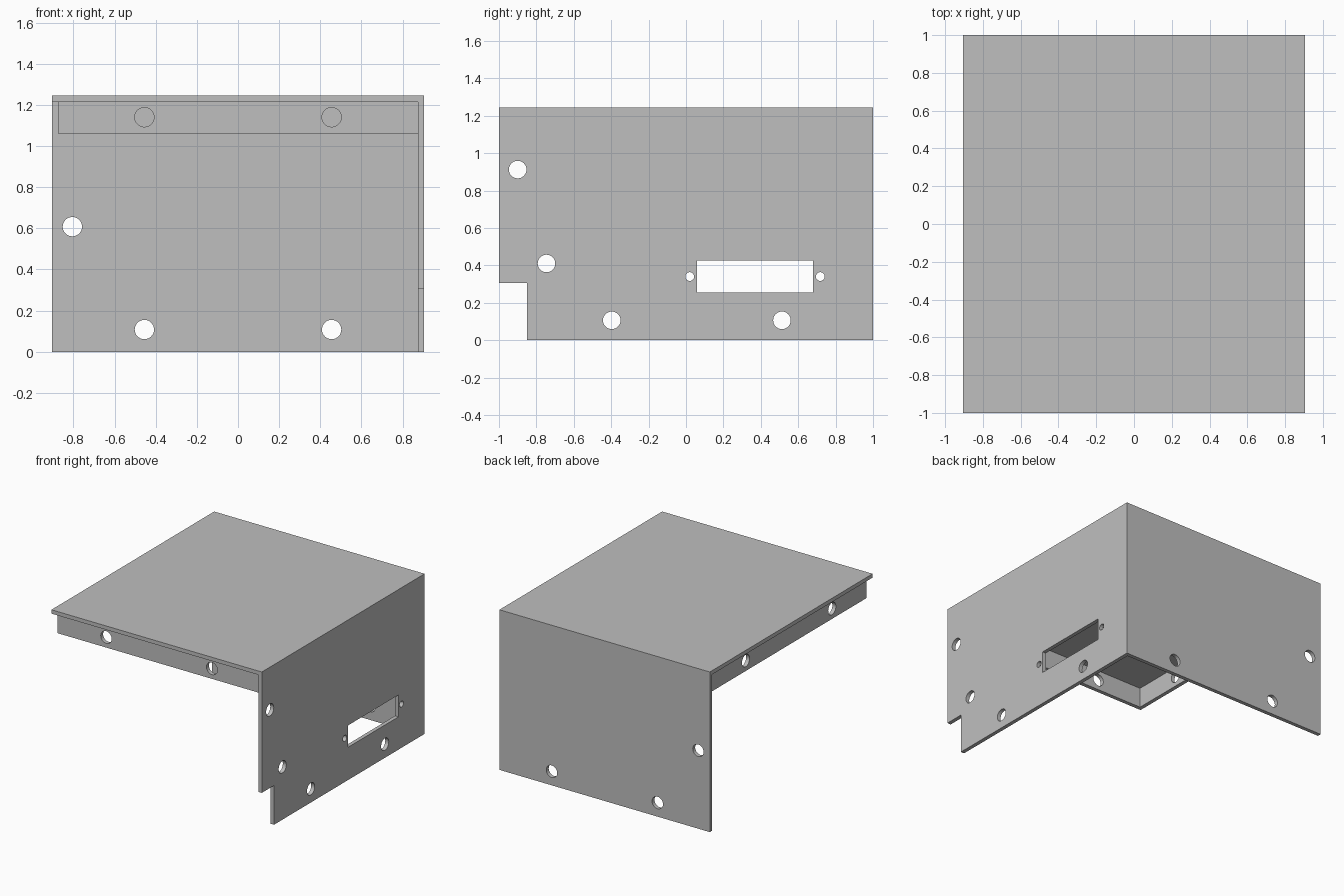
import bpy
import bmesh
from math import cos, sin, tau
from mathutils import Matrix, Vector

if "Cube" in bpy.data.objects:
    bpy.data.objects.remove(bpy.data.objects["Cube"], do_unlink=True)

W, D, H = 0.905, 1.0, 1.245   # half width, half depth, height
T = 0.03                      # sheet thickness
R = 0.047                     # screw hole radius
LIP = 1.06                    # underside of the folded lips
UNDER = H - T                 # underside of the top panel

steel = bpy.data.materials.new("grey sheet steel")
steel.use_nodes = True
grey = (0.52, 0.52, 0.52, 1)
steel.diffuse_color = grey
steel.node_tree.nodes["Principled BSDF"].inputs["Base Color"].default_value = grey


def rect(u0, u1, v0, v1):
    return [(u0, v0), (u1, v0), (u1, v1), (u0, v1)]


def circle(u, v, r=R, n=32):
    return [(u + r * cos(tau * i / n), v + r * sin(tau * i / n)) for i in range(n)]


def sheet(name, outline, holes, u_axis, v_axis, centre):
    """Flat plate of thickness T: a filled outline with holes, placed by its axes."""
    curve = bpy.data.curves.new(name, "CURVE")
    curve.dimensions = "2D"
    curve.fill_mode = "BOTH"
    curve.extrude = T / 2
    for loop in [outline] + holes:
        spline = curve.splines.new("POLY")
        spline.points.add(len(loop) - 1)
        for point, (u, v) in zip(spline.points, loop):
            point.co = (u, v, 0, 1)
        spline.use_cyclic_u = True
    temp = bpy.data.objects.new(name + "_outline", curve)
    bpy.context.collection.objects.link(temp)
    bpy.context.view_layer.update()
    graph = bpy.context.evaluated_depsgraph_get()
    mesh = bpy.data.meshes.new_from_object(temp.evaluated_get(graph))
    bpy.data.objects.remove(temp, do_unlink=True)
    bpy.data.curves.remove(curve)

    # Place, weld and clean the plate
    u, v = Vector(u_axis), Vector(v_axis)
    place = Matrix((u, v, u.cross(v))).transposed().to_4x4()
    bm = bmesh.new()
    bm.from_mesh(mesh)
    bmesh.ops.remove_doubles(bm, verts=bm.verts, dist=1e-5)
    bmesh.ops.transform(bm, matrix=Matrix.Translation(centre) @ place, verts=bm.verts)
    bmesh.ops.recalc_face_normals(bm, faces=bm.faces)
    for face in bm.faces:
        face.smooth = False
        face.material_index = 0
    bm.to_mesh(mesh)
    bm.free()
    mesh.name = name
    mesh.materials.clear()
    mesh.materials.append(steel)
    obj = bpy.data.objects.new(name, mesh)
    bpy.context.collection.objects.link(obj)
    return obj


X, Y, Z = (1, 0, 0), (0, 1, 0), (0, 0, 1)

# Top panel
sheet("top_panel", rect(-W, W, -D, D), [], X, Y, (0, 0, H - T / 2))

# Side wall with a notched front corner, a connector slot and screw holes
side = [(-0.85, 0), (D, 0), (D, UNDER), (-D, UNDER), (-D, 0.305), (-0.85, 0.305)]
side_holes = [circle(-0.9, 0.912), circle(-0.746, 0.41),
              circle(-0.397, 0.106), circle(0.513, 0.106),
              rect(0.06, 0.68, 0.255, 0.425),
              circle(0.02, 0.34, R / 2), circle(0.718, 0.34, R / 2)]
sheet("left_wall", side, side_holes, Y, Z, (W - T / 2, 0, 0))

# Back wall
back_holes = [circle(-0.805, 0.608), circle(-0.455, 0.108), circle(0.455, 0.108)]
sheet("back_wall", rect(-W, W - T, 0, UNDER), back_holes, X, Z, (0, D - T / 2, 0))

# Folded lips under the top panel, set in by one sheet thickness
sheet("front_lip", rect(-W + T, W - T, LIP, UNDER),
      [circle(-0.455, 1.14), circle(0.455, 1.14)], X, Z, (0, -D + 1.5 * T, 0))
sheet("right_lip", rect(-D + 2 * T, D - T, LIP, UNDER),
      [circle(-0.545, 1.14), circle(0.515, 1.14)], Y, Z, (-W + 1.5 * T, 0, 0))
